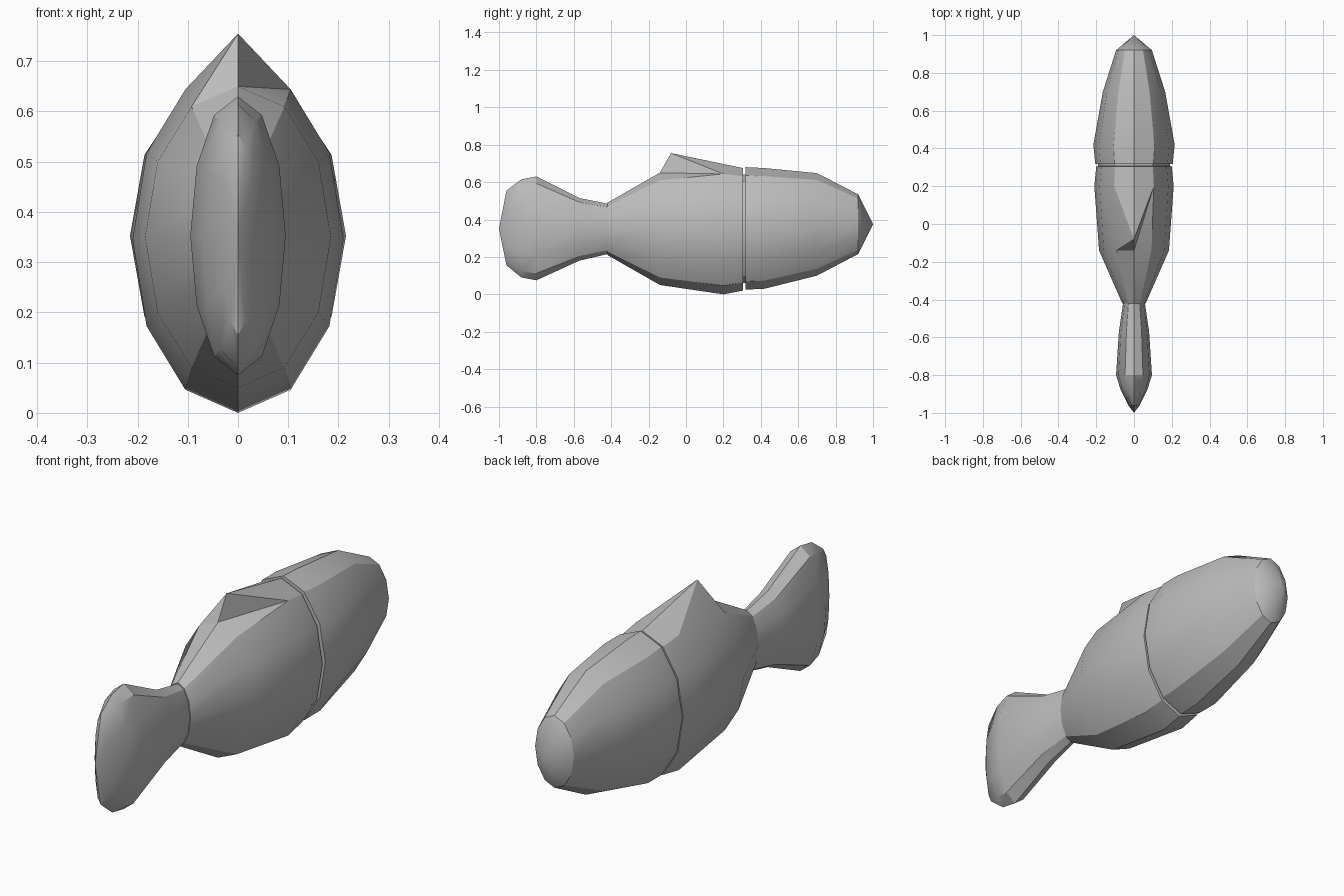
import bpy, bmesh, math

old = bpy.data.objects.get("Cube")
if old:
    bpy.data.objects.remove(old, do_unlink=True)

SIDES = 12
TOP = SIDES // 4

grey = bpy.data.materials.new("plain grey")
grey.use_nodes = True
colour = (0.5, 0.5, 0.5, 1)
grey.diffuse_color = colour
grey.node_tree.nodes["Principled BSDF"].inputs["Base Color"].default_value = colour


def loft(name, sections, start_tip=None, end_tip=None, fin=None):
    """Skin oval sections given as (y, half width, bottom z, top z)."""
    bm = bmesh.new()
    rings = []
    for y, rx, low, high in sections:
        ring = []
        for i in range(SIDES):
            a = math.tau * i / SIDES
            z = (low + high) / 2 + (high - low) / 2 * math.sin(a)
            ring.append(bm.verts.new((rx * math.cos(a), y, z)))
        rings.append(ring)
    for k, (a, b) in enumerate(zip(rings, rings[1:])):
        for i in range(SIDES):
            j = (i + 1) % SIDES
            quad = [a[i], a[j], b[j], b[i]]
            if fin and k == fin[0] - 1 and i in (TOP - 1, TOP):
                # The front of the fin splits into two triangles per side
                bm.faces.new((quad[0], quad[1], quad[3]))
                bm.faces.new((quad[1], quad[2], quad[3]))
            else:
                bm.faces.new(quad)
    # Close each end with a point or a flat cap
    for ring, tip in ((rings[0], start_tip), (rings[-1], end_tip)):
        if tip:
            point = bm.verts.new(tip)
            for i in range(SIDES):
                bm.faces.new((ring[i], ring[(i + 1) % SIDES], point))
        else:
            bm.faces.new(ring)
    # Pull one top vertex forward and up into the back fin
    if fin:
        rings[fin[0]][TOP].co = fin[1]
    bmesh.ops.recalc_face_normals(bm, faces=bm.faces)
    mesh = bpy.data.meshes.new(name)
    bm.to_mesh(mesh)
    bm.free()
    mesh.materials.append(grey)
    obj = bpy.data.objects.new(name, mesh)
    bpy.context.collection.objects.link(obj)
    bpy.ops.object.select_all(action="DESELECT")
    obj.select_set(True)
    bpy.context.view_layer.objects.active = obj
    bpy.ops.object.shade_smooth_by_angle(angle=math.radians(30))
    return obj


# Tail: thin paddle ending in a blunt edge
loft("tail", [
    (-0.96, 0.03, 0.155, 0.555),
    (-0.88, 0.07, 0.09, 0.615),
    (-0.80, 0.095, 0.075, 0.63),
    (-0.57, 0.08, 0.18, 0.515),
    (-0.42, 0.058, 0.215, 0.485),
], start_tip=(0, -1, 0.35))

# Body with the peaked back fin and a narrow neck behind the head
loft("body", [
    (-0.42, 0.062, 0.21, 0.49),
    (-0.14, 0.185, 0.05, 0.65),
    (0.20, 0.21, 0.0, 0.69),
    (0.305, 0.20, 0.02, 0.675),
    (0.306, 0.19, 0.06, 0.64),
    (0.33, 0.19, 0.06, 0.64),
], fin=(2, (0, -0.08, 0.755)))

# Head with a pointed snout
loft("head", [
    (0.318, 0.205, 0.025, 0.68),
    (0.42, 0.215, 0.03, 0.675),
    (0.70, 0.165, 0.10, 0.648),
    (0.92, 0.095, 0.215, 0.535),
], end_tip=(0, 1, 0.375))
